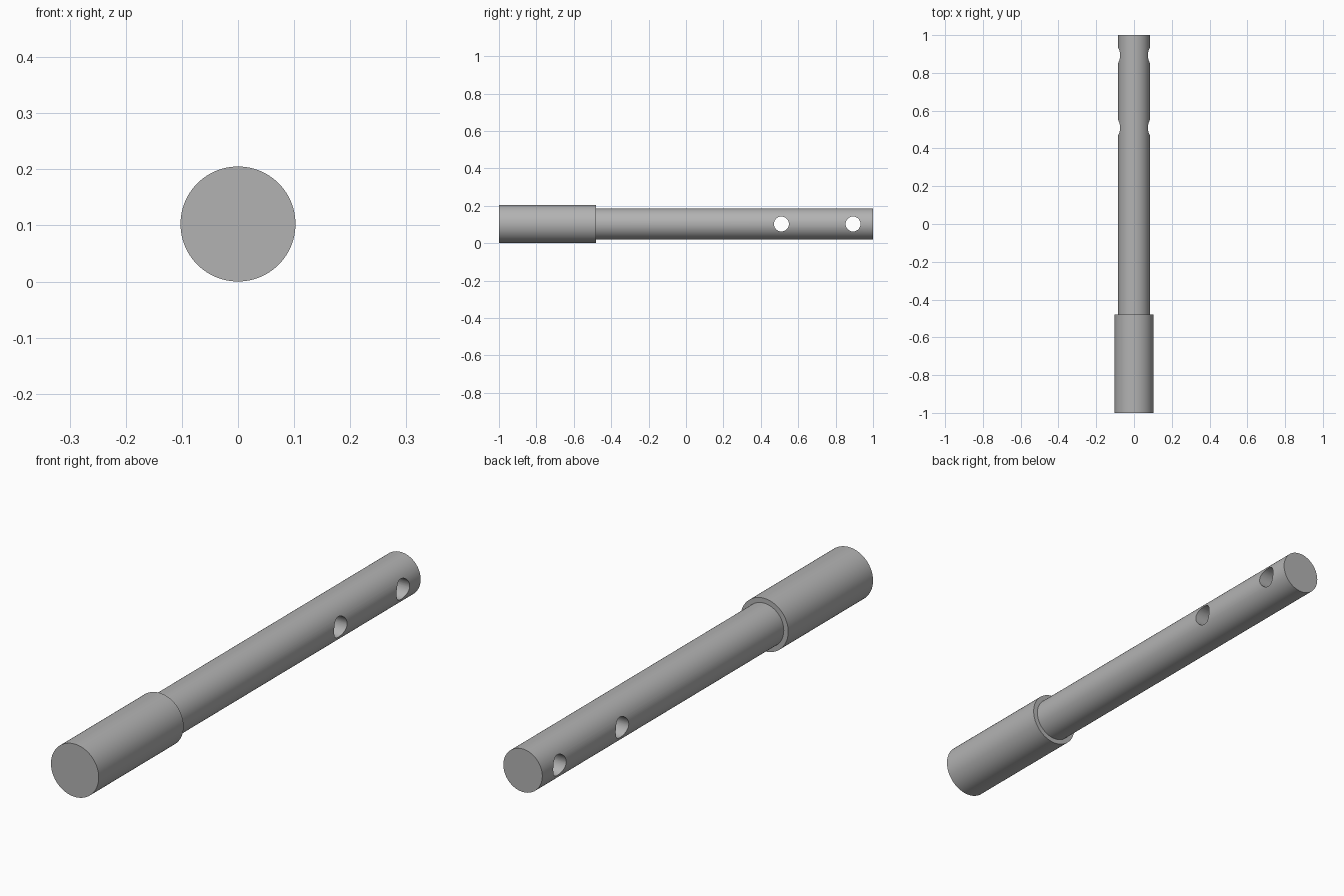
import bpy
import bmesh
from math import radians
from mathutils import Matrix

default_cube = bpy.data.objects.get("Cube")
if default_cube:
    bpy.data.objects.remove(default_cube, do_unlink=True)

HEAD_R, SHAFT_R, HOLE_R = 0.1025, 0.0835, 0.04
SHOULDER_Y = -0.48
HOLES_Y = (0.51, 0.893)
SEGMENTS = 96

steel = bpy.data.materials.new("grey steel")
steel.use_nodes = True
steel.diffuse_color = (0.45, 0.45, 0.45, 1)
steel.node_tree.nodes["Principled BSDF"].inputs["Base Color"].default_value = steel.diffuse_color


def add_object(name, bm):
    bmesh.ops.recalc_face_normals(bm, faces=bm.faces)
    mesh = bpy.data.meshes.new(name)
    bm.to_mesh(mesh)
    bm.free()
    mesh.materials.append(steel)
    obj = bpy.data.objects.new(name, mesh)
    bpy.context.collection.objects.link(obj)
    return obj


# Stepped pin: a disc extruded along y, with a shoulder between head and shaft
bm = bmesh.new()
lay_along_y = Matrix.Translation((0, -1, HEAD_R)) @ Matrix.Rotation(radians(90), 4, "X")
bmesh.ops.create_circle(bm, cap_ends=True, radius=HEAD_R, segments=SEGMENTS, matrix=lay_along_y)
end = bm.faces[:]
for y, radius in ((SHOULDER_Y, HEAD_R), (SHOULDER_Y, SHAFT_R), (1, SHAFT_R)):
    end = bmesh.ops.extrude_face_region(bm, geom=end, use_keep_orig=(y == SHOULDER_Y and radius == HEAD_R))["geom"]
    end = [g for g in end if isinstance(g, bmesh.types.BMFace)]
    for v in {v for f in end for v in f.verts}:
        ratio = radius / ((v.co.x ** 2 + (v.co.z - HEAD_R) ** 2) ** 0.5)
        v.co = (v.co.x * ratio, y, HEAD_R + (v.co.z - HEAD_R) * ratio)
pin = add_object("stepped_pin", bm)

# Two cross holes through the shaft
bm = bmesh.new()
for y in HOLES_Y:
    place = Matrix.Translation((0, y, HEAD_R)) @ Matrix.Rotation(radians(90), 4, "Y")
    bmesh.ops.create_cone(bm, cap_ends=True, segments=48, radius1=HOLE_R, radius2=HOLE_R,
                          depth=0.4, matrix=place)
cutter = add_object("hole_cutter", bm)
cutter.hide_render = True

cut = pin.modifiers.new("cross holes", "BOOLEAN")
cut.operation = "DIFFERENCE"
cut.solver = "EXACT"
cut.object = cutter

bpy.ops.object.select_all(action="DESELECT")
pin.select_set(True)
bpy.context.view_layer.objects.active = pin
bpy.ops.object.modifier_apply(modifier=cut.name)
bpy.data.objects.remove(cutter, do_unlink=True)
bpy.ops.object.shade_smooth_by_angle(angle=radians(30))
